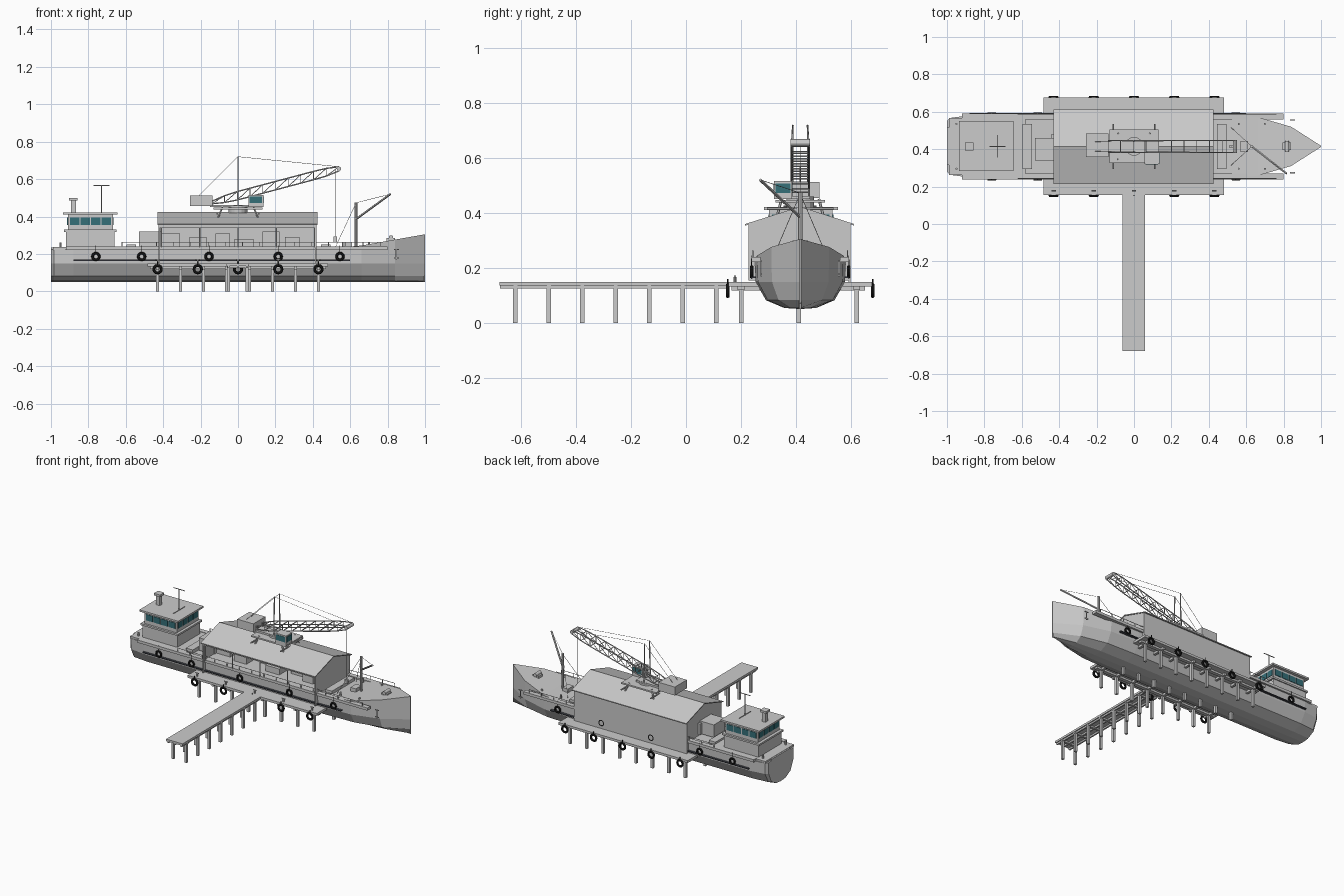
import bpy, bmesh, math
from mathutils import Vector

old = bpy.data.objects.get("Cube")
if old:
    bpy.data.objects.remove(old)


def material(name, r, g, b):
    m = bpy.data.materials.new(name)
    m.use_nodes = True
    m.diffuse_color = (r, g, b, 1)
    m.node_tree.nodes["Principled BSDF"].inputs["Base Color"].default_value = (r, g, b, 1)
    return m


grey = material("light grey", .6, .6, .6)
steel = material("dark steel", .06, .065, .08)
black = material("black rubber", .01, .01, .01)
teal = material("teal glass", .035, .16, .19)
MID = .415   # centreline of the ship in y


def finish(name, bm, mat):
    bmesh.ops.recalc_face_normals(bm, faces=bm.faces)
    mesh = bpy.data.meshes.new(name)
    bm.to_mesh(mesh)
    bm.free()
    mesh.materials.append(mat)
    ob = bpy.data.objects.new(name, mesh)
    bpy.context.scene.collection.objects.link(ob)
    return ob


def box(name, xs, ys, zs, mat=grey):
    bm = bmesh.new()
    bmesh.ops.create_cube(bm, size=1)
    for v in bm.verts:
        for i, (lo, hi) in enumerate((xs, ys, zs)):
            v.co[i] = lo if v.co[i] < 0 else hi
    return finish(name, bm, mat)


def pile(name, x, y, half=.008):
    box(name, (x - half, x + half), (y - half, y + half), (0, .13))


def rod(name, a, b, r=.004, mat=grey, sides=6):
    a, b = Vector(a), Vector(b)
    bm = bmesh.new()
    bmesh.ops.create_cone(bm, cap_ends=True, segments=sides, radius1=r, radius2=r, depth=(b - a).length)
    ob = finish(name, bm, mat)
    ob.rotation_mode = 'QUATERNION'
    ob.rotation_quaternion = (b - a).to_track_quat('Z', 'Y')
    ob.location = (a + b) / 2
    return ob


def loft(name, rings, mat=grey):
    bm = bmesh.new()
    loops = [[bm.verts.new(p) for p in ring] for ring in rings]
    n = len(loops[0])
    for a, b in zip(loops, loops[1:]):
        for i in range(n):
            bm.faces.new((a[i], a[(i + 1) % n], b[(i + 1) % n], b[i]))
    bm.faces.new(loops[0])
    bm.faces.new(loops[-1])
    return finish(name, bm, mat)


def prism(name, profile, xs, mat=grey):
    return loft(name, [[(x, MID + y, z) for y, z in profile] for x in xs], mat)


def tyre(name, x, y, z, big=.018, small=.007):
    bpy.ops.mesh.primitive_torus_add(location=(x, y, z), rotation=(math.pi / 2, 0, 0), major_radius=big,
                                     minor_radius=small, major_segments=16, minor_segments=6)
    ob = bpy.context.object
    ob.name = name
    ob.data.materials.append(black)


def spread(lo, hi, n):
    return [lo + (hi - lo) * i / (n - 1) for i in range(n)]


# Hull with round bilges, a flat transom and a rising bow
stations = [(-1, .135), (-.985, .152), (-.88, .166), (.45, .166), (.66, .157), (.84, .105), (1, .003)]
rings = []
for x, w in stations:
    top = .225 if x < .5 else .245 + max(0, x - .66) * .176
    half = [(1, top), (.98, .15), (.75, .083), (.35, .055)]
    ring = [(f, z) for f, z in half] + [(0, .051)] + [(-f, z) for f, z in reversed(half)]
    rings.append([(x, MID + f * w, z) for f, z in ring])
loft("hull", rings)
rod("stem_bar", (.996, MID, .052), (.996, MID, .305), .004)
box("transom_fender", (-1, -.975), (MID - .1, MID + .1), (.19, .235))
box("aft_deck", (-.99, -.58), (MID - .152, MID + .152), (.222, .237))

# Side decks, rails, fenders and anchors, mirrored about the centreline
for s, side in ((-1, "right"), (1, "left")):
    def at(d):
        return MID + s * d
    def span(a, b):
        return tuple(sorted((at(a), at(b))))
    box(side + "_side_deck", (-.92, .8), span(.145, .177), (.222, .24))
    box(side + "_rub_rail", (-.88, .6), span(.16, .178), (.163, .169), steel)
    rod(side + "_hand_rail", (-.62, at(.172), .263), (.76, at(.172), .263), .002)
    for x in spread(-.62, .76, 16):
        rod(side + "_rail_post", (x, at(.172), .235), (x, at(.172), .263), .002)
    for x in (-.76, -.515, -.155, .215, .545):
        tyre(side + "_hull_tyre", x, at(.176), .186)
        rod(side + "_tyre_rope", (x, at(.178), .2), (x, at(.176), .245), .0015, black)
    box(side + "_anchor_shank", (.843, .849), span(.138, .144), (.17, .225))
    for z in (.175, .222):
        box(side + "_anchor_bar", (.833, .86), span(.138, .144), (z, z + .005))
    for x in (-.95, .56, .7):
        rod(side + "_bollard", (x, at(.12), .23), (x, at(.12), .262), .006)

# Wharf slab, piles, fenders and cleats
box("wharf_slab", (-.485, .48), (.155, .675), (.133, .149))
for y in (.2, .62):
    box("wharf_beam", (-.47, .47), (y - .012, y + .012), (.12, .133))
for x in spread(-.43, .43, 8):
    box("wharf_cross_beam", (x - .008, x + .008), (.165, .65), (.118, .133))
    for y in (.2, MID - .005, .62):
        pile("wharf_pile", x, y)
for x in spread(-.43, .43, 5):
    for y in (.152, .678):
        tyre("wharf_tyre", x, y, .118, .02, .0075)
        rod("tyre_hanger", (x, y, .132), (x, y, .16), .003, black)
    rod("cleat_stem", (x, .178, .149), (x, .178, .168), .005)
    rod("cleat_bar", (x - .012, .178, .17), (x + .012, .178, .17), .004)

# Long approach walkway
box("walkway_deck", (-.062, .06), (-.678, .155), (.136, .15))
for x in (-.05, 0, .048):
    box("walkway_joist", (x - .005, x + .005), (-.675, .155), (.125, .136))
for y in spread(-.62, .11, 7):
    box("walkway_cross_beam", (-.06, .058), (y - .007, y + .007), (.125, .136))
    for x in (-.05, .048):
        pile("walkway_pile", x, y)

# Cargo shed, open towards the walkway
outer = [(-.2, .36), (0, .423), (.196, .36)]
prism("shed_roof", outer + [(y, z - .006) for y, z in reversed(outer)], (-.43, .425))
gable = [(-.188, .155), (-.188, .36), (0, .418), (.18, .36), (.18, .155)]
for x in (-.425, .413):
    prism("shed_end_wall", gable, (x, x + .007))
box("shed_back_wall", (-.425, .42), (MID + .176, MID + .182), (.149, .36))
box("shed_floor", (-.42, .415), (.255, .59), (.222, .24))
box("shed_eaves_beam", (-.42, .415), (.228, .238), (.342, .356))
for x in spread(-.41, .41, 5):
    rod("shed_post", (x, .235, .235), (x, .235, .35), .004)
    rod("shed_tie", (x, .235, .348), (x, .59, .348), .004)

# Cargo and deck boxes
for x, w, y, top in ((-.44, .09, .34, .32), (-.34, .1, .36, .31), (-.19, .07, .33, .29),
                     (-.06, .06, .4, .31), (.06, .08, .32, .28), (.2, .07, .38, .32), (.31, .06, .33, .29)):
    box("cargo_box", (x - w, x + w * .3), (y, y + .12), (.235, top))
for x in (-.57, .47):
    box("hatch_coaming", (x - .025, x + .025), (MID - .12, MID + .12), (.225, .25))

# Wheelhouse with a band of windows
box("lower_house", (-.92, -.66), (.295, .54), (.235, .32))
box("house_ledge", (-.93, -.65), (.288, .547), (.318, .33))
box("bridge", (-.91, -.668), (.302, .533), (.33, .412))
box("bridge_roof", (-.935, -.645), (.283, .552), (.41, .422))
for x in spread(-.873, -.704, 4):
    for y in (.302, .533):
        box("side_window", (x - .025, x + .025), (y - .003, y + .003), (.355, .395), teal)
for y in spread(.336, .499, 4):
    for x in (-.91, -.668):
        box("end_window", (x - .003, x + .003), (y - .023, y + .023), (.355, .395), teal)
box("funnel", (-.892, -.866), (MID - .013, MID + .013), (.42, .488))
box("funnel_cap", (-.903, -.857), (MID - .022, MID + .022), (.486, .5))
rod("signal_mast", (-.73, MID, .42), (-.73, MID, .565), .003)
rod("mast_bar", (-.772, MID, .565), (-.688, MID, .565), .003)
rod("roof_bar", (-.73, MID - .06, .425), (-.73, MID + .06, .425), .003)

# Crane base on the shed roof
for x in (-.11, .11):
    for y in (-.085, .085):
        rod("crane_leg", (x, MID + y, .385), (x * .75, MID + y * .8, .45), .005)
    rod("crane_sill", (x, MID - .12, .415), (x, MID + .12, .415), .005)
box("crane_table", (-.13, .13), (.325, .505), (.438, .448))
rod("slewing_ring", (0, MID, .42), (0, MID, .46), .05, sides=16)
box("counterweight", (-.256, -.136), (.357, .485), (.455, .512))
box("counterweight_arm", (-.15, .06), (.38, .45), (.45, .462))
box("crane_cab", (.055, .135), (.32, .385), (.45, .516))
box("cab_front_glass", (.134, .138), (.326, .379), (.472, .508), teal)
for y in (.32, .385):
    box("cab_side_glass", (.062, .128), (y - .002, y + .002), (.472, .508), teal)

# Lattice boom, A-frame and cables
foot, tip = Vector((-.14, MID, .475)), Vector((.54, MID, .655))


def boom(t, side, upper):
    p = foot.lerp(tip, t)
    depth = .045 * min(1, t * 5 + .3, (1 - t) * 4 + .5)
    return p + Vector((0, side * .032, upper * depth / 2))


bays = spread(0, 1, 11)
for a, b in zip(bays, bays[1:]):
    for s in (-1, 1):
        for u in (-1, 1):
            rod("boom_chord", boom(a, s, u), boom(b, s, u), .0035)
        rod("boom_lacing", boom(a, s, -1), boom(b, s, 1), .002)
        rod("boom_upright", boom(b, s, -1), boom(b, s, 1), .002)
    for u in (-1, 1):
        rod("boom_rung", boom(b, -1, u), boom(b, 1, u), .0025)
rod("tip_sheave", tip - Vector((0, .035, 0)), tip + Vector((0, .035, 0)), .012, grey, 12)
for s in (-1, 1):
    head = (0, MID + s * .027, .72)
    rod("a_frame_post", (0, MID + s * .032, .445), head, .0035)
    rod("boom_cable", head, boom(1, s, 1), .0012)
    rod("back_cable", head, (-.21, MID + s * .025, .51), .0012)
rod("hoist_cable", (.52, MID, .65), (.52, MID, .29), .0012)
box("hook_block", (.51, .53), (MID - .008, MID + .008), (.265, .292))

# Foremast, derrick and bow winch
rod("foremast", (.63, MID, .23), (.63, MID, .475), .008, sides=8)
rod("derrick", (.63, MID, .385), (.815, .27, .52), .006)
rod("derrick_cable", (.63, MID, .473), (.815, .27, .52), .0012)
for y in (-.1, .1):
    rod("mast_stay", (.63, MID, .47), (.52, MID + y, .235), .0012)
box("mast_winch", (.57, .61), (MID - .03, MID + .03), (.225, .262))
box("bow_winch", (.795, .84), (MID - .02, MID + .02), (.255, .285))
rod("winch_drum", (.818, MID - .028, .288), (.818, MID + .028, .288), .012, sides=12)
